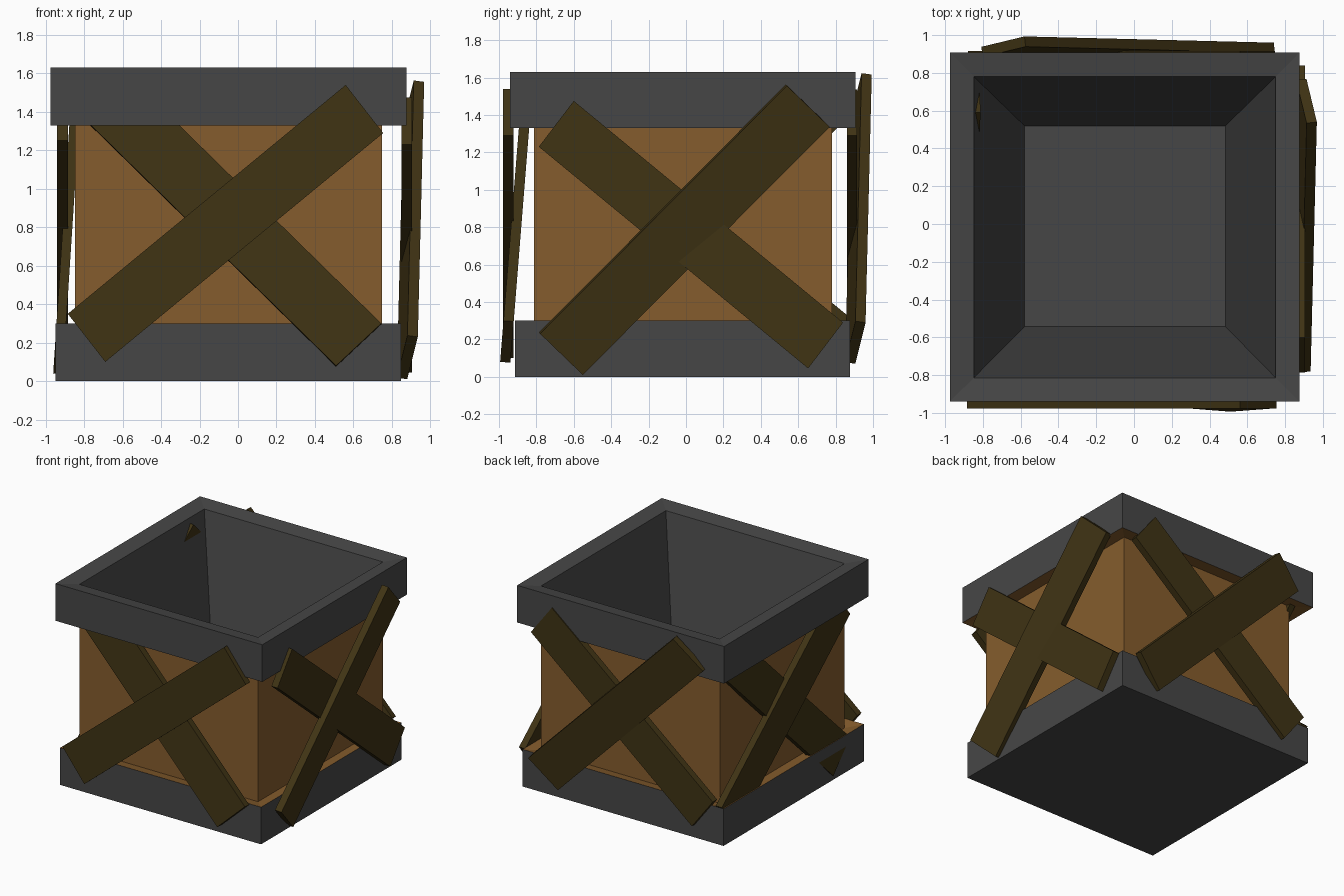
import bpy, bmesh
from mathutils import Vector

if "Cube" in bpy.data.objects:
    bpy.data.objects.remove(bpy.data.objects["Cube"])


def material(name, r, g, b):
    m = bpy.data.materials.new(name)
    m.diffuse_color = (r, g, b, 1)
    m.use_nodes = True
    m.node_tree.nodes["Principled BSDF"].inputs["Base Color"].default_value = m.diffuse_color
    return m


IRON = material("dark_iron", 0.062, 0.062, 0.062)
WOOD = material("wood", 0.235, 0.108, 0.026)
DARK = material("dark_wood", 0.05, 0.033, 0.007)


def finish(bm, name, mat):
    me = bpy.data.meshes.new(name)
    bm.to_mesh(me)
    bm.free()
    me.materials.append(mat)
    ob = bpy.data.objects.new(name, me)
    bpy.context.collection.objects.link(ob)


def loft(name, mat, levels, cap_start=False, cap_end=False):
    """Skin a stack of rectangles given as ((x0, x1, y0, y1), z)."""
    bm = bmesh.new()
    rings = []
    for (x0, x1, y0, y1), z in levels:
        rings.append([bm.verts.new((x, y, z)) for x, y in
                      ((x0, y0), (x1, y0), (x1, y1), (x0, y1))])
    for a, b in zip(rings, rings[1:]):
        for i in range(4):
            j = (i + 1) % 4
            bm.faces.new((a[i], a[j], b[j], b[i]))
    if cap_start:
        bm.faces.new(rings[0][::-1])
    if cap_end:
        bm.faces.new(rings[-1])
    finish(bm, name, mat)


def plank(name, a, b, c, thick=0.055):
    """Board from three corners of its outer face, thickened inward."""
    a, b, c = Vector(a), Vector(b), Vector(c)
    outer = [a, b, c, a + c - b]
    n = (b - a).cross(c - b).normalized()
    mid = (a + c) / 2
    if n.x * mid.x + n.y * mid.y > 0:
        n = -n
    bm = bmesh.new()
    o = [bm.verts.new(p) for p in outer]
    q = [bm.verts.new(p + n * thick) for p in outer]
    bm.faces.new(o)
    bm.faces.new(q[::-1])
    for i in range(4):
        j = (i + 1) % 4
        bm.faces.new((o[i], q[i], q[j], o[j]))
    bmesh.ops.recalc_face_normals(bm, faces=bm.faces)
    finish(bm, name, DARK)


BASE = (-0.95, 0.847, -0.915, 0.877)
BODY = (-0.848, 0.75, -0.814, 0.78)
RIM = (-0.975, 0.875, -0.94, 0.907)
FLOOR = (-0.58, 0.484, -0.543, 0.52)

# iron foot, wooden box with its ledges, iron rim with tapered inside
loft("base_band", IRON, [(BASE, 0), (BASE, 0.3)], cap_start=True)
loft("box_walls", WOOD, [(BASE, 0.3), (BODY, 0.28), (BODY, 1.35), (RIM, 1.33)])
loft("rim_and_lining", IRON,
     [(RIM, 1.33), (RIM, 1.63), (BODY, 1.61), (FLOOR, 0.3)], cap_end=True)

# front pair of crossed boards, and its quarter-turned copy on the left
A = [(-0.69, 0.10), (-0.885, 0.35), (0.56, 1.54)]
B = [(0.51, 0.08), (0.745, 0.30), (-0.59, 1.61)]
plank("front_brace_outer", *[(x, -0.978, z) for x, z in A])
plank("front_brace_inner", *[(x, -1.0 + 0.08 * z, z) for x, z in B])
plank("left_brace_outer", *[(-0.94, -x, z - 0.04) for x, z in A])
plank("left_brace_inner",
      *[(-0.966 + 0.065 * z, -x, z - 0.04) for x, z in B], thick=0.05)

# right pair of crossed boards, and its quarter-turned copy on the back
C = [(0.88, -0.552, 0.01), (0.935, -0.78, 0.23), (0.968, 0.54, 1.556)]
D = [(0.905, 0.653, 0.045), (0.905, 0.84, 0.29), (0.905, -0.60, 1.475)]
plank("right_brace_outer", *C)
plank("right_brace_inner", *D)
plank("back_brace_outer", *[(-y - 0.04, x + 0.025, z + 0.06) for x, y, z in C])
plank("back_brace_inner", *[(-y - 0.04, x + 0.01, z + 0.06) for x, y, z in D])
